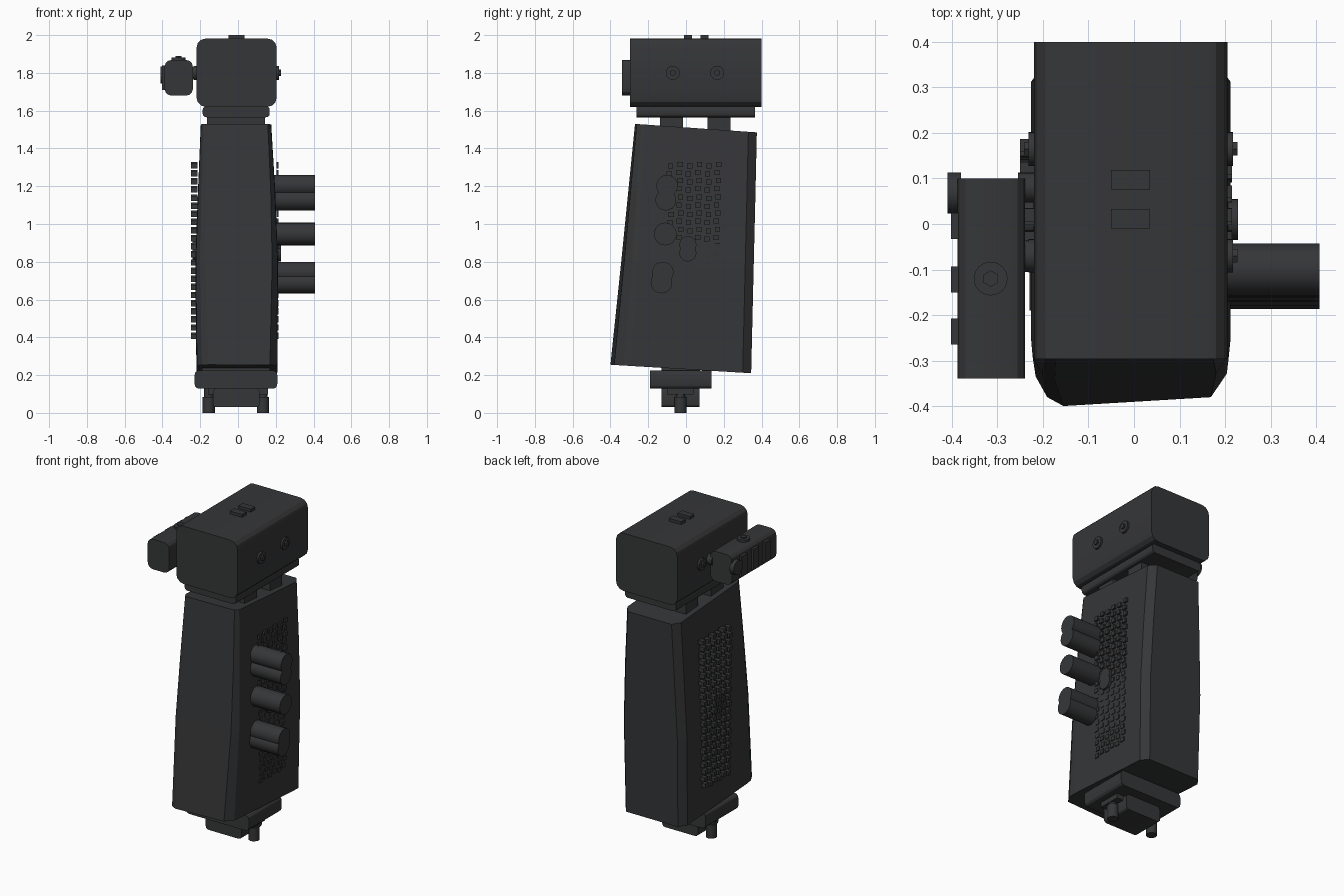
import bpy, bmesh
from math import pi
from mathutils import Matrix, Vector

if "Cube" in bpy.data.objects:
    bpy.data.objects.remove(bpy.data.objects["Cube"])

mat = bpy.data.materials.new("dark_polymer")
mat.diffuse_color = (0.036, 0.037, 0.039, 1)
mat.use_nodes = True
mat.node_tree.nodes["Principled BSDF"].inputs["Base Color"].default_value = mat.diffuse_color


def finish(name, bm, smooth=True):
    bmesh.ops.recalc_face_normals(bm, faces=bm.faces)
    me = bpy.data.meshes.new(name)
    bm.to_mesh(me)
    bm.free()
    ob = bpy.data.objects.new(name, me)
    bpy.context.collection.objects.link(ob)
    me.materials.append(mat)
    if smooth:
        bpy.context.view_layer.objects.active = ob
        ob.select_set(True)
        bpy.ops.object.shade_smooth_by_angle(angle=0.5)
        ob.select_set(False)
    return ob


def add_box(bm, x, y, z):
    size = (x[1] - x[0], y[1] - y[0], z[1] - z[0])
    mid = ((x[0] + x[1]) / 2, (y[0] + y[1]) / 2, (z[0] + z[1]) / 2)
    m = Matrix.Translation(mid) @ Matrix.Diagonal((*size, 1))
    return bmesh.ops.create_cube(bm, size=1, matrix=m)


def box(name, x, y, z, bevel=0, axis=1, segs=3):
    """Box with the edges along one axis rounded."""
    bm = bmesh.new()
    add_box(bm, x, y, z)
    if bevel:
        unit = Vector([float(i == axis) for i in range(3)])
        es = [e for e in bm.edges
              if abs((e.verts[0].co - e.verts[1].co).normalized().dot(unit)) > .9]
        bmesh.ops.bevel(bm, geom=es, offset=bevel, segments=segs,
                        profile=0.5, affect='EDGES')
    return finish(name, bm)


def cyl(name, a, b, r, sides=24):
    """Cylinder from point a to point b."""
    a, b = Vector(a), Vector(b)
    bm = bmesh.new()
    rot = (b - a).to_track_quat('Z', 'Y').to_matrix().to_4x4()
    bmesh.ops.create_cone(bm, cap_ends=True, segments=sides, radius1=r, radius2=r,
                          depth=(b - a).length,
                          matrix=Matrix.Translation((a + b) / 2) @ rot)
    return finish(name, bm)


# Grip: loft of chamfered sections, with slanted top and bottom
# each level: front y, front z, back y, back z, left x, right x, front chamfer
levels = [
    (-.40, .255, .345, .21, -.220, .208, .065),
    (-.343, .80, .358, .76, -.226, .212, .052),
    (-.305, 1.18, .367, 1.13, -.212, .197, .04),
    (-.27, 1.53, .375, 1.485, -.197, .176, .03),
]
bm = bmesh.new()
rings = []
for fy, fz, by, bz, xl, xr, c in levels:
    pts = [(xl + c, fy), (xl + .45 * c, fy + .3 * c), (xl + .06 * c, fy + c),
           (xl, fy + 1.7 * c), (xl, by - .045), (xl + .035, by),
           (xr - .035, by), (xr, by - .045), (xr, fy + 1.7 * c),
           (xr - .06 * c, fy + 1.1 * c), (xr - .6 * c, fy + .3 * c)]
    rings.append([bm.verts.new((x, y, fz + (bz - fz) * (y - fy) / (by - fy)))
                  for x, y in pts])
n = len(rings[0])
for a, b in zip(rings, rings[1:]):
    for i in range(n):
        j = (i + 1) % n
        bm.faces.new((a[i], a[j], b[j], b[i]))
bm.faces.new(rings[0])
bm.faces.new(rings[-1])
finish("grip", bm, False)

# Head with collar, posts and top studs
box("head", (-.22, .205), (-.297, .40), (1.62, 1.982), .05)
box("collar", (-.187, .168), (-.262, .365), (1.565, 1.625), .02)
for y0, y1 in ((-.138, -.015), (.115, .235)):
    box("post", (-.163, .142), (y0, y1), (1.48, 1.57))
for y0 in (-.01, .076):
    box("top_stud", (-.05, .035), (y0, y0 + .043), (1.975, 2.0))

# Head side screws, both sides
for y in (-.07, .165):
    for s, x in ((-1, -.22), (1, .205)):
        cyl("screw_base", (x - s * .01, y, 1.80), (x + s * .012, y, 1.80), .037)
        cyl("screw_head", (x, y, 1.80), (x + s * .022, y, 1.80), .017, 6)
cyl("side_mount", (-.25, -.07, 1.80), (-.21, -.07, 1.80), .035)
cyl("side_mount_rear", (-.255, .08, 1.80), (-.21, .08, 1.80), .033)

# Side unit: body, ridges, knob and top screw
box("side_unit", (-.388, -.239), (-.34, .10), (1.68, 1.868), .035)
for y0 in (-.265, -.15, -.033):
    box("side_unit_ridge", (-.402, -.375), (y0, y0 + .057), (1.71, 1.84))
cyl("side_unit_knob", (-.41, .068, 1.79), (-.38, .068, 1.79), .045)
cyl("top_screw_base", (-.315, -.12, 1.86), (-.315, -.12, 1.882), .037)
cyl("top_screw_hex", (-.315, -.12, 1.87), (-.315, -.12, 1.89), .018, 6)

# Long side buttons and the short pair
for y, z, r in ((-.10, 1.203, .057), (-.107, 1.127, .055), (-.11, .947, .06),
                (-.123, .743, .057), (-.13, .69, .057)):
    cyl("long_button", (.15, y, z), (.408, y, z), r)
for z in (.89, .847):
    cyl("short_button", (.19, .01, z), (.228, .01, z), .045)
    cyl("short_button_left", (-.24, .01, z), (-.19, .01, z), .045)

# Texture studs in staggered columns that lean with the grip
for name, x0, x1 in (("studs_right", .203, .215), ("studs_left", -.25, -.215)):
    bm = bmesh.new()
    for row in range(22):
        for col in range(6):
            z = .405 + row * .043 + .008 * (col % 2)
            y = -.075 + col * .045 + (row % 2) * .008
            y += -.015 * row / 21 + .006 * col * row / 21
            add_box(bm, (x0, x1), (y - .014, y + .014), (z - .013, z + .013))
    finish(name, bm, False)

# Base: foot, lower block and pins
box("foot", (-.23, .208), (-.19, .135), (.128, .225), .025)
box("foot_core", (-.19, .17), (-.13, .075), (.20, .24))
box("lower_plate", (-.16, .16), (-.10, .04), (.098, .132))
box("lower_block", (-.133, .115), (-.13, .072), (.03, .13), .02)
for x in (-.155, .132):
    cyl("pin", (x, -.03, 0), (x, -.03, .085), .032)
    cyl("pin_stem", (x, -.03, .06), (x, -.03, .13), .024)
